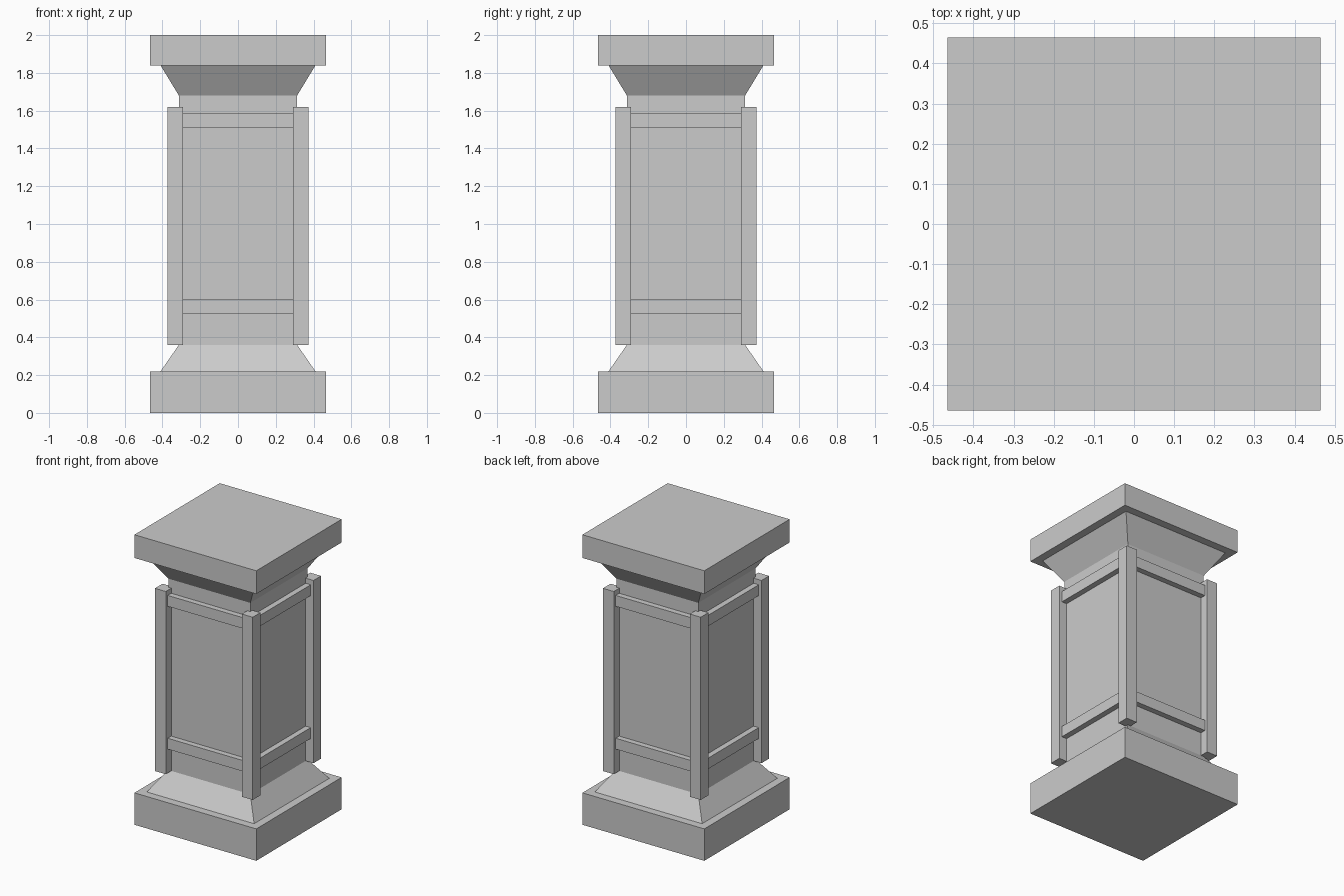
import bpy
import bmesh
from math import pi
from mathutils import Matrix, Vector

cube = bpy.data.objects.get("Cube")
if cube:
    bpy.data.objects.remove(cube, do_unlink=True)

stone = bpy.data.materials.new("grey_stone")
stone.use_nodes = True
COLOUR = (0.6, 0.6, 0.6, 1.0)
stone.diffuse_color = COLOUR
stone.node_tree.nodes["Principled BSDF"].inputs["Base Color"].default_value = COLOUR


def finish(name, bm):
    mesh = bpy.data.meshes.new(name)
    bm.to_mesh(mesh)
    bm.free()
    mesh.materials.append(stone)
    obj = bpy.data.objects.new(name, mesh)
    bpy.context.collection.objects.link(obj)


def block(name, low, high, turn=0):
    """Box between two corners, turned by quarter turns about z."""
    low, high = Vector(low), Vector(high)
    bm = bmesh.new()
    bmesh.ops.create_cube(bm, size=1)
    bmesh.ops.scale(bm, vec=high - low, verts=bm.verts)
    bmesh.ops.translate(bm, vec=(low + high) / 2, verts=bm.verts)
    bmesh.ops.rotate(bm, matrix=Matrix.Rotation(turn * pi / 2, 3, "Z"), verts=bm.verts)
    finish(name, bm)


def tier(name, z0, z1, half0, half1):
    """Square section whose half width runs from half0 to half1."""
    bm = bmesh.new()
    bmesh.ops.create_cube(bm, size=2)
    for v in bm.verts:
        top = v.co.z > 0
        half = half1 if top else half0
        v.co = (v.co.x * half, v.co.y * half, z1 if top else z0)
    finish(name, bm)


SLAB, FLARE, SHAFT = 0.465, 0.41, 0.313
POST_IN, POST_OUT, RAIL_OUT = 0.29, 0.373, 0.352

# Stacked square tiers
tier("base_slab", 0, 0.22, SLAB, SLAB)
tier("base_flare", 0.22, 0.36, FLARE, SHAFT)
tier("shaft", 0.36, 1.68, SHAFT, SHAFT)
tier("cap_flare", 1.68, 1.84, SHAFT, FLARE)
tier("cap_slab", 1.84, 2.0, SLAB, SLAB)

# Corner posts and the rails between them
for i, side in enumerate(("front", "left", "back", "right")):
    block(f"{side}_corner_post", (POST_IN, -POST_OUT, 0.36), (POST_OUT, -POST_IN, 1.62), i)
    for level, z in (("lower", 0.525), ("upper", 1.51)):
        block(f"{side}_{level}_rail", (-POST_IN, -RAIL_OUT, z),
              (POST_IN, -POST_IN, z + 0.075), i)
